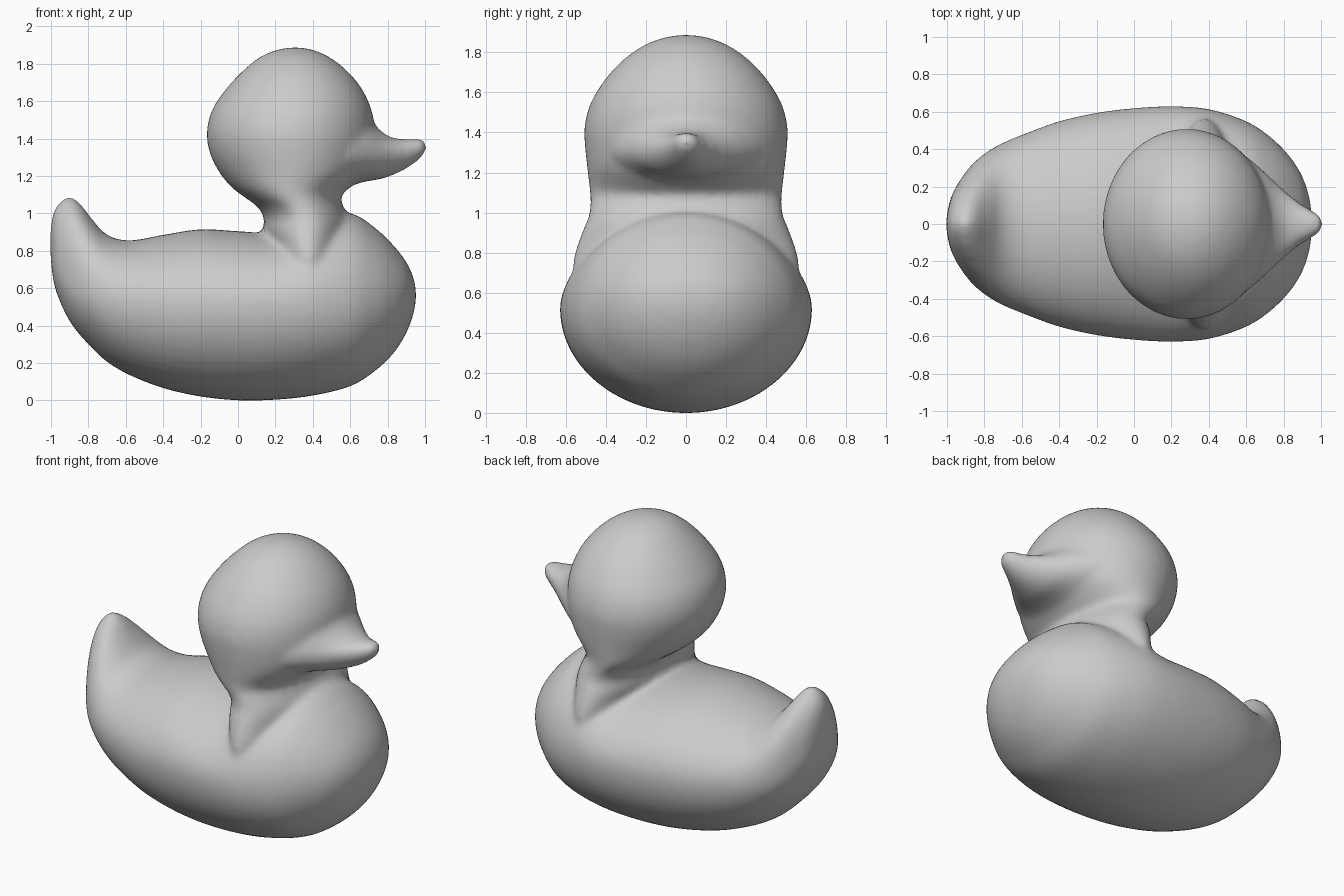
import bpy, bmesh
from math import sin, cos, pi

SIDES, SUB = 48, 6


def refine(rows):
    """Catmull-Rom interpolation of a short table of section parameters."""
    out = []
    for i in range(len(rows) - 1):
        a, b, c, d = (rows[max(0, min(len(rows) - 1, i + k))] for k in (-1, 0, 1, 2))
        for s in range(SUB):
            t = s / SUB
            out.append([0.5 * (2 * q + (r - p) * t + (2 * p - 5 * q + 4 * r - u) * t * t
                               + (3 * q - p - 3 * r + u) * t ** 3)
                        for p, q, r, u in zip(a, b, c, d)])
    return out + [list(rows[-1])]


def loft(bm, rings):
    """Closed skin through a list of point rings."""
    rings = [[bm.verts.new(p) for p in ring] for ring in rings]
    faces = []
    for a, b in zip(rings, rings[1:]):
        for i in range(SIDES):
            j = (i + 1) % SIDES
            faces.append(bm.faces.new((a[i], a[j], b[j], b[i])))
    faces.append(bm.faces.new(rings[0][::-1]))
    faces.append(bm.faces.new(rings[-1]))
    bmesh.ops.recalc_face_normals(bm, faces=faces)


def x_section(x, bottom, mid, top, w, p):
    """Egg section across x: p > 1 pinches the upper half."""
    ring = []
    for i in range(SIDES):
        t = 2 * pi * i / SIDES
        c, s = cos(t), sin(t)
        y = w * c if s < 0 else w * abs(c) ** p * (1 if c > 0 else -1)
        ring.append((x, y, mid + s * ((top - mid) if s > 0 else (mid - bottom))))
    return ring


def z_section(z, x0, x1, w):
    """Flat ellipse at height z."""
    return [((x0 + x1) / 2 + (x1 - x0) / 2 * cos(2 * pi * i / SIDES),
             w * sin(2 * pi * i / SIDES), z) for i in range(SIDES)]


# x, bottom, widest height, top, half width, upper pinch
body = [
    (-1.005, .83, .85, .87, .01, 1), (-.995, .69, .79, .97, .08, 1.1),
    (-.97, .575, .71, 1.04, .165, 1.2), (-.91, .44, .63, 1.09, .265, 1.35),
    (-.85, .355, .59, 1.06, .335, 1.35), (-.78, .28, .57, .97, .39, 1.2),
    (-.7, .205, .55, .885, .435, 1.05), (-.58, .135, .53, .855, .485, 1),
    (-.4, .065, .52, .885, .55, 1), (-.2, .02, .52, .915, .595, 1),
    (0, 0, .52, .905, .62, 1), (.2, .003, .52, .90, .63, 1),
    (.4, .025, .52, .98, .615, 1), (.6, .075, .52, 1.0, .55, 1),
    (.73, .155, .54, .925, .465, 1), (.83, .25, .55, .83, .365, 1),
    (.9, .36, .56, .74, .255, 1), (.94, .47, .56, .65, .13, 1),
    (.953, .55, .56, .57, .01, 1)]

# z, back x, front x, half width
head = [
    (.55, .25, .5, .55), (.75, .2, .55, .565), (.9, .14, .59, .52), (.97, .14, .59, .49),
    (1.03, .11, .565, .48), (1.09, .03, .55, .48), (1.14, -.035, .6, .484),
    (1.22, -.1, .68, .493), (1.32, -.15, .72, .504), (1.43, -.167, .73, .507),
    (1.55, -.14, .715, .475), (1.67, -.06, .66, .4), (1.77, .035, .575, .305),
    (1.84, .125, .48, .2), (1.877, .22, .39, .095), (1.888, .3, .315, .01)]

# same columns as the body
bill = [
    (.45, 1.19, 1.33, 1.6, .42, 1), (.58, 1.15, 1.32, 1.58, .375, 1.1),
    (.68, 1.17, 1.32, 1.53, .295, 1.3), (.75, 1.18, 1.32, 1.455, .23, 1.3),
    (.81, 1.198, 1.325, 1.41, .175, 1.1), (.88, 1.228, 1.33, 1.397, .118, 1),
    (.94, 1.265, 1.34, 1.4, .08, 1), (.985, 1.305, 1.35, 1.398, .055, 1),
    (1.003, 1.33, 1.355, 1.385, .03, 1), (1.008, 1.35, 1.357, 1.365, .005, 1)]

bm = bmesh.new()
loft(bm, [x_section(*r) for r in refine(body)])
loft(bm, [z_section(*r) for r in refine(head)])
loft(bm, [x_section(*r) for r in refine(bill)])

mesh = bpy.data.meshes.new("duck")
bm.to_mesh(mesh)
bm.free()
duck = bpy.data.objects.new("duck", mesh)
bpy.context.collection.objects.link(duck)

# Fuse the parts into one skin and soften the joins
fuse = duck.modifiers.new("fuse", 'REMESH')
fuse.mode = 'VOXEL'
fuse.voxel_size = 0.018
fuse.use_smooth_shade = True
soft = duck.modifiers.new("soften", 'SMOOTH')
soft.factor = 0.5
soft.iterations = 12
